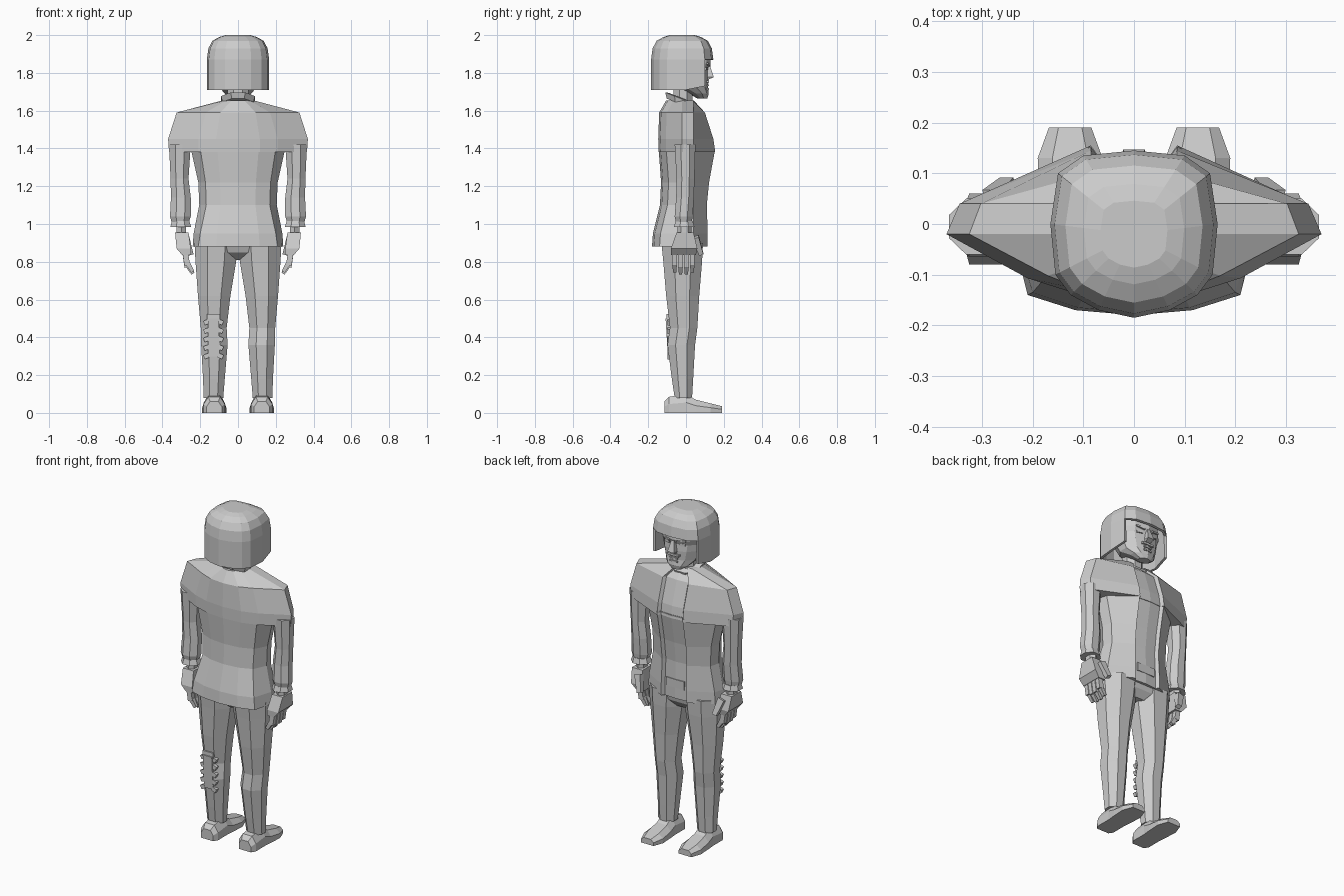
import bpy, bmesh, math
from mathutils import Vector, Matrix

if "Cube" in bpy.data.objects:
    bpy.data.objects.remove(bpy.data.objects["Cube"])

grey = bpy.data.materials.new("plain grey")
grey.use_nodes = True
grey.diffuse_color = (0.6, 0.6, 0.6, 1)
grey.node_tree.nodes["Principled BSDF"].inputs["Base Color"].default_value = (0.6, 0.6, 0.6, 1)


def finish(name, bm):
    bmesh.ops.recalc_face_normals(bm, faces=bm.faces)
    mesh = bpy.data.meshes.new(name)
    bm.to_mesh(mesh)
    bm.free()
    mesh.materials.append(grey)
    obj = bpy.data.objects.new(name, mesh)
    bpy.context.collection.objects.link(obj)
    return obj


def loft(name, rings, caps=True, drop=None):
    """Skin a stack of point rings; drop(centre) removes faces."""
    bm = bmesh.new()
    rows = [[bm.verts.new(p) for p in ring] for ring in rings]
    n = len(rows[0])
    for a, b in zip(rows, rows[1:]):
        for i in range(n):
            j = (i + 1) % n
            bm.faces.new((a[i], a[j], b[j], b[i]))
    bm.faces.new(rows[-1])
    if caps:
        bm.faces.new(rows[0])
    if drop:
        gone = [f for f in bm.faces if drop(f.calc_center_median())]
        bmesh.ops.delete(bm, geom=gone, context='FACES')
    return finish(name, bm)


def ngon(x0, x1, y0, y1, z, n=8):
    """Flat ring filling the given x and y limits."""
    k = math.cos(math.pi / n)
    ring = []
    for i in range(n):
        a = 2 * math.pi * (i + 0.5) / n
        ring.append(Vector(((x0 + x1) / 2 + (x1 - x0) / 2 * math.cos(a) / k,
                            (y0 + y1) / 2 + (y1 - y0) / 2 * math.sin(a) / k, z)))
    return ring


def mirrored(half, z):
    """Close a half outline running from back centre to front centre."""
    full = half + [(-x, y) for x, y in half[-2:0:-1]]
    return [Vector((x, y, z)) for x, y in full]


def box(name, pos, size, rot=(0, 0, 0), taper=1):
    bm = bmesh.new()
    bmesh.ops.create_cube(bm, size=1)
    for v in bm.verts:
        if v.co.z < 0:
            v.co.x *= taper
            v.co.y *= taper
        v.co = v.co * Vector(size)
    turn = Matrix.Rotation(rot[2], 4, 'Z') @ Matrix.Rotation(rot[1], 4, 'Y') @ Matrix.Rotation(rot[0], 4, 'X')
    bm.transform(Matrix.Translation(pos) @ turn)
    return finish(name, bm)


# Jacket: back edge width, back depth, side width and lapel depth at each height
def jacket_ring(z, xb, yb, xs, yf):
    inner = min(0.085, xs * 0.4)
    return mirrored([(0, yb), (xb * 0.55, yb + 0.01), (xb, yb + 0.04), (xs, -0.02),
                     (xs * 0.93, 0.04), (inner, yf), (inner * 0.85, yf - 0.018), (0, yf - 0.012)], z)


loft("jacket_body", [jacket_ring(*r) for r in (
    (0.88, 0.21, -0.18, 0.24, 0.115), (0.95, 0.2, -0.175, 0.235, 0.115),
    (1.1, 0.168, -0.138, 0.205, 0.11), (1.22, 0.172, -0.132, 0.21, 0.122),
    (1.4, 0.2, -0.145, 0.25, 0.155))])
loft("jacket_shoulders", [jacket_ring(*r) for r in (
    (1.38, 0.21, -0.145, 0.365, 0.155), (1.45, 0.21, -0.147, 0.37, 0.145),
    (1.59, 0.17, -0.142, 0.325, 0.1), (1.655, 0.06, -0.105, 0.08, 0.035))])
box("belt_plate", (0, 0.1, 0.97), (0.12, 0.008, 0.05))

# Neck and tilted collar
loft("neck", [ngon(-0.055, 0.055, -0.065, 0.035, z) for z in (1.6, 1.78)])
collar = []
for grow, z in ((0.012, 1.635), (0.02, 1.665), (0, 1.67)):
    ring = ngon(-0.07 - grow, 0.07 + grow, -0.09 - grow, 0.04 + grow, z)
    collar.append([p - Vector((0, 0, 0.4 * (p.y + 0.03))) for p in ring])
loft("collar", collar)

# Bowl of hair, open over the face
outline = [(0, -0.185), (0.07, -0.17), (0.125, -0.14), (0.155, -0.1),
           (0.165, 0), (0.15, 0.1), (0.1, 0.135), (0, 0.145)]
hair_rings = []
for z, s in ((1.71, 1), (1.87, 1), (1.93, 0.95), (1.97, 0.82), (1.99, 0.6), (2, 0.4)):
    hair_rings.append(mirrored([(x * s, (y + 0.02) * s - 0.02) for x, y in outline], z))
for p in hair_rings[0]:
    p.z += 0.02 if p.y > 0.05 else 0
hair = loft("hair", hair_rings, caps=False, drop=lambda c: c.z < 1.87 and c.y > 0.11)
shell = hair.modifiers.new("thickness", 'SOLIDIFY')
shell.thickness = 0.015
shell.offset = -1

# Face
loft("face", [ngon(-w, w, y0, y1, z, 10) for z, w, y0, y1 in (
    (1.665, 0.035, 0.06, 0.112), (1.69, 0.07, 0.02, 0.118), (1.725, 0.1, -0.06, 0.112),
    (1.78, 0.118, -0.09, 0.115), (1.82, 0.125, -0.09, 0.112), (1.85, 0.13, -0.09, 0.125),
    (1.91, 0.12, -0.09, 0.12))])
loft("nose", [ngon(-w, w, 0.08, y, z, 4) for z, w, y in (
    (1.765, 0.016, 0.12), (1.778, 0.022, 0.147), (1.845, 0.009, 0.125))])
box("moustache", (0, 0.114, 0.754 + 1), (0.075, 0.018, 0.012))
for name, z in (("upper_lip", 1.735), ("lower_lip", 1.715)):
    box(name, (0, 0.113, z), (0.05, 0.016, 0.009))


def build_side(s, side):
    def limits(x0, x1, y0, y1, z, n=8):
        return ngon(min(s * x0, s * x1), max(s * x0, s * x1), y0, y1, z, n)

    # Eyes and brows
    box(side + "_eye", (s * 0.048, 0.102, 1.822), (0.036, 0.02, 0.016), (0, 0, -s * 0.25))
    box(side + "_brow", (s * 0.05, 0.113, 1.845), (0.055, 0.02, 0.01), (0, -s * 0.2, -s * 0.25))

    # Sleeve and cuff
    loft(side + "_sleeve", [limits(*r) for r in (
        (0.25, 0.365, -0.06, 0.05, 1.42), (0.262, 0.357, -0.05, 0.045, 1.24),
        (0.25, 0.355, -0.052, 0.042, 1.14), (0.25, 0.36, -0.06, 0.035, 1.04),
        (0.262, 0.35, -0.052, 0.03, 1.005))])
    loft(side + "_cuff", [limits(*r) for r in (
        (0.248, 0.358, -0.064, 0.045, 0.985), (0.258, 0.35, -0.055, 0.035, 1.015))])

    # Hand
    loft(side + "_wrist", [limits(0.275, 0.325, -0.04, 0.025, z, 6) for z in (0.93, 1.0)])
    loft(side + "_palm", [limits(*r, 4) for r in (
        (0.25, 0.295, -0.078, 0.052, 0.835), (0.25, 0.325, -0.08, 0.06, 0.87),
        (0.262, 0.333, -0.05, 0.04, 0.955))])
    for i in range(4):
        y = -0.06 + i * 0.031
        drop = 0.01 if i in (1, 2) else 0
        box(f"{side}_finger_{i + 1}", (s * 0.274, y, 0.815 - drop / 2), (0.03, 0.026, 0.07 + drop), (0, s * 0.15, 0))
        box(f"{side}_fingertip_{i + 1}", (s * 0.252, y, 0.768 - drop), (0.026, 0.024, 0.05), (0, s * 0.55, 0), 0.7)
    box(side + "_thumb", (s * 0.264, 0.066, 0.885), (0.04, 0.034, 0.1), (0.3, s * 0.3, 0), 0.7)

    # Trouser leg
    loft(side + "_trouser_leg", [limits(*r) for r in (
        (0.078, 0.182, -0.06, 0.032, 0.08), (0.07, 0.185, -0.075, 0.038, 0.18),
        (0.055, 0.195, -0.098, 0.048, 0.36), (0.06, 0.197, -0.085, 0.06, 0.45),
        (0.04, 0.212, -0.105, 0.07, 0.62), (0.01, 0.225, -0.12, 0.085, 0.8),
        (0, 0.23, -0.13, 0.09, 0.9))])

    # Shoe, skinned from heel to toe
    shoe = []
    for y, half, top in ((-0.115, 0.04, 0.06), (-0.09, 0.056, 0.085), (0.0, 0.055, 0.1),
                         (0.05, 0.06, 0.07), (0.13, 0.064, 0.05), (0.19, 0.042, 0.035)):
        shoe.append([Vector((s * 0.126 + x, y, z)) for x, z in (
            (-half, 0), (half, 0), (half, top * 0.55), (half * 0.55, top),
            (-half * 0.55, top), (-half, top * 0.55))])
    loft(side + "_shoe", shoe)


build_side(1, "left")
build_side(-1, "right")
loft("trouser_seat", [ngon(-w, w, y0, y1, z) for z, w, y0, y1 in (
    (0.81, 0.06, -0.06, 0.05), (0.85, 0.15, -0.11, 0.08), (0.9, 0.225, -0.13, 0.09))])

# Small strapped pouch on the back of one calf
box("calf_pouch", (-0.13, -0.09, 0.4), (0.06, 0.024, 0.2), (0.06, 0, 0))
box("calf_pouch_cap", (-0.13, -0.09, 0.505), (0.07, 0.024, 0.035))
for i in range(5):
    z = 0.3 + i * 0.045
    for s in (-1, 1):
        box(f"calf_strap_{i}_{'a' if s < 0 else 'b'}", (-0.13 + s * 0.038, -0.088, z), (0.026, 0.02, 0.024), (0, s * 0.4, 0))
